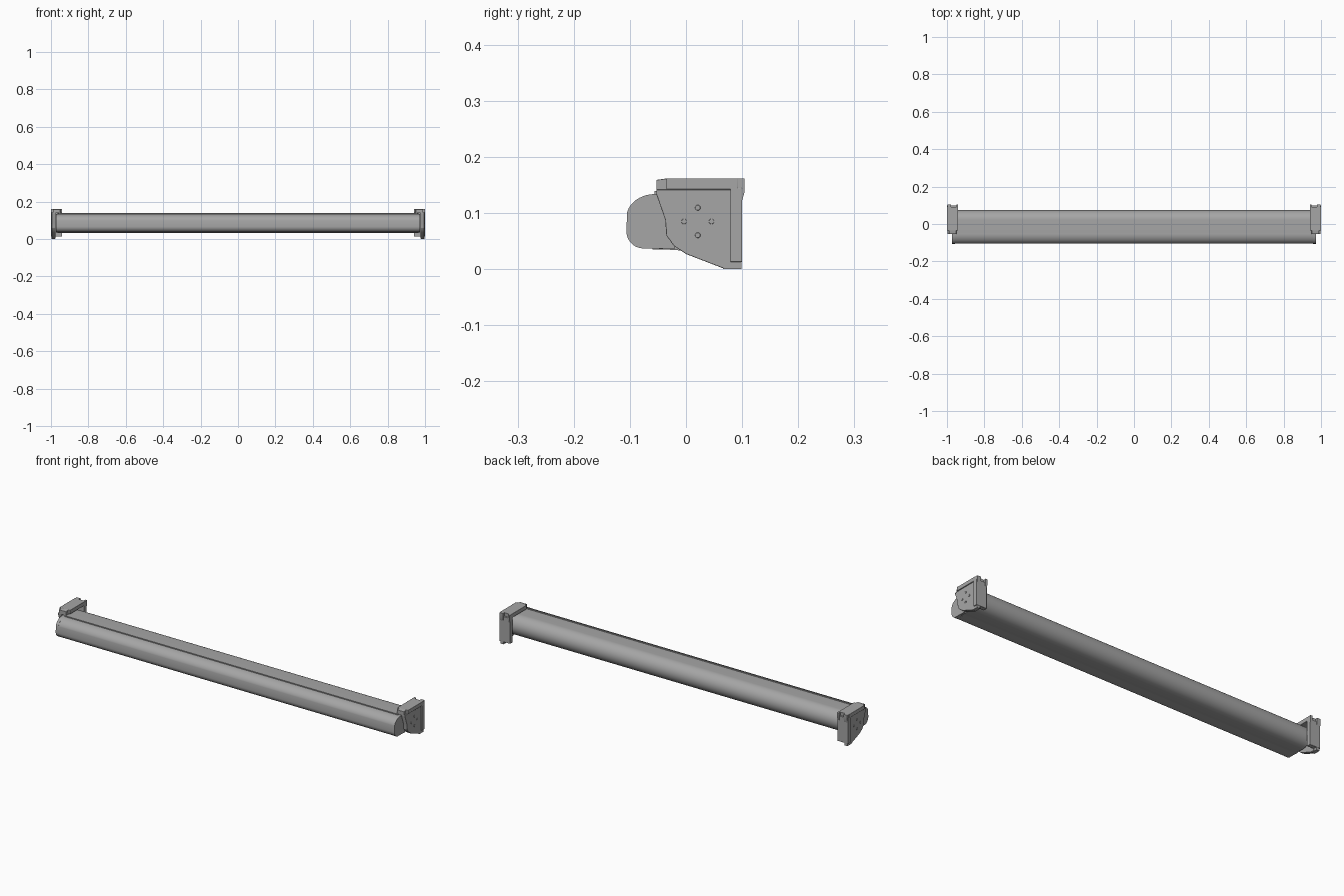
import bpy, bmesh, math

cube = bpy.data.objects.get("Cube")
if cube:
    bpy.data.objects.remove(cube)


def make_material(name, value):
    mat = bpy.data.materials.new(name)
    mat.use_nodes = True
    color = (value, value, value, 1)
    mat.diffuse_color = color
    mat.node_tree.nodes["Principled BSDF"].inputs["Base Color"].default_value = color
    return mat


grey = make_material("satin grey", 0.38)


def extrude(name, profile, x0, x1, bevel=0):
    """Sweep a side profile of (y, z) points from x0 to x1."""
    bm = bmesh.new()
    face = bm.faces.new([bm.verts.new((x0, y, z)) for y, z in profile])
    swept = bmesh.ops.extrude_face_region(bm, geom=[face])
    moved = [v for v in swept["geom"] if isinstance(v, bmesh.types.BMVert)]
    bmesh.ops.translate(bm, verts=moved, vec=(x1 - x0, 0, 0))
    bmesh.ops.recalc_face_normals(bm, faces=bm.faces)
    mesh = bpy.data.meshes.new(name)
    bm.to_mesh(mesh)
    bm.free()
    mesh.materials.append(grey)
    obj = bpy.data.objects.new(name, mesh)
    bpy.context.collection.objects.link(obj)
    if bevel:
        mod = obj.modifiers.new("soft edges", "BEVEL")
        mod.width, mod.segments, mod.limit_method = bevel, 2, "ANGLE"
    bpy.ops.object.select_all(action="DESELECT")
    obj.select_set(True)
    bpy.context.view_layer.objects.active = obj
    bpy.ops.object.shade_smooth_by_angle(angle=math.radians(32))
    return obj


def block(name, x0, x1, y0, y1, z0, z1, bevel=0):
    return extrude(name, [(y0, z0), (y1, z0), (y1, z1), (y0, z1)], x0, x1, bevel)


def arc(cy, cz, ry, rz, start, end, steps):
    angles = [math.radians(start + (end - start) * i / steps) for i in range(steps + 1)]
    return [(cy + ry * math.cos(a), cz + rz * math.sin(a)) for a in angles]


# Long housing with a round back
axis_y, axis_z = 0.021, 0.085
housing = arc(axis_y, axis_z, 0.053, 0.053, -90, 90, 28)
housing += [(-0.048, 0.137), (-0.048, 0.036), (-0.02, 0.034)]
extrude("housing", housing, -0.965, 0.965)

# Front bar with rounded nose, raised lips and end caps
nose = [(-0.05, 0.135)] + arc(-0.053, 0.093, 0.052, 0.041, 90, 170, 14)
nose += arc(-0.075, 0.067, 0.03, 0.03, 180, 270, 10) + [(-0.05, 0.037)]
extrude("front_bar", nose, -0.958, 0.958)
block("bar_top_lip", -0.958, 0.958, -0.056, -0.047, 0.130, 0.139)
block("bar_bottom_lip", -0.958, 0.958, -0.06, -0.03, 0.035, 0.039)

plate = [(-0.053, 0.142), (-0.053, 0.134), (-0.037, 0.088), (-0.035, 0.06),
         (-0.022, 0.042), (0, 0.027), (0.065, 0.002), (0.082, 0.002), (0.082, 0.142)]
cap = [(y - 0.001 if y < -0.06 else y, z) for y, z in nose] + [(-0.02, 0.036), (-0.035, 0.13)]

for side, s in (("left", 1), ("right", -1)):
    extrude(side + "_bar_cap", cap, s * 0.957, s * 0.972)

    # Bracket: end plate with top and back flanges
    extrude(side + "_end_plate", plate, s * 0.975, s * 0.996, 0.001)
    block(side + "_top_flange", s * 0.94, s, -0.035, 0.092, 0.142, 0.162, 0.001)
    block(side + "_back_flange", s * 0.94, s, 0.079, 0.1, 0.013, 0.145, 0.001)

    # Hooks and tabs at the flange ends
    front_hook = [(-0.053, 0.138), (-0.033, 0.138), (-0.033, 0.162), (-0.053, 0.159)]
    rear_hook = [(0.09, 0.12), (0.1, 0.122), (0.104, 0.136), (0.104, 0.162), (0.09, 0.162)]
    for i, (a, b) in enumerate(((0.978, 0.998), (0.94, 0.95))):
        extrude(f"{side}_rear_hook_{i}", rear_hook, s * a, s * b)
    extrude(side + "_front_hook", front_hook, s * 0.95, s * 0.99, 0.001)
    block(side + "_foot_tab", s * 0.978, s * 0.996, 0.066, 0.099, 0, 0.014)

    # Four screws around the roller axis
    for i in range(4):
        a = math.radians(90 * i)
        y, z = axis_y + 0.0245 * math.cos(a), axis_z + 0.0245 * math.sin(a)
        ring = arc(y, z, 0.005, 0.005, 0, 330, 11)
        extrude(f"{side}_screw_{i}", ring, s * 0.993, s * 0.999, 0.001)
